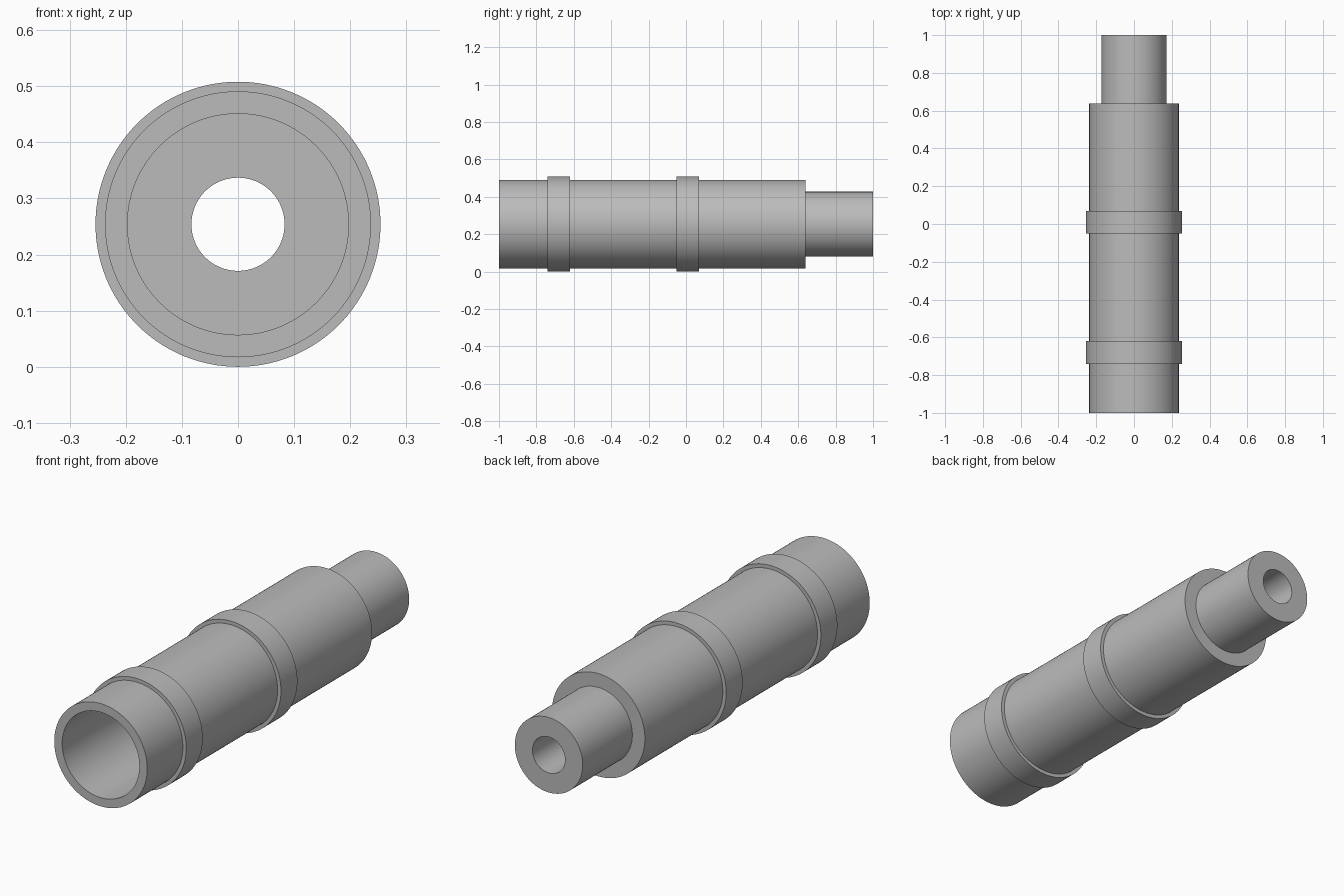
import bpy, bmesh, math
from mathutils import Matrix, Vector

if "Cube" in bpy.data.objects:
    bpy.data.objects.remove(bpy.data.objects["Cube"], do_unlink=True)

SEGMENTS = 128
AXIS_Z = 0.254          # height of the tube axis
BODY_R, CAVITY_R = 0.237, 0.197
SPIGOT_R, BORE_R = 0.173, 0.083
COLLAR_R = 0.254
FRONT, SHOULDER, BACK = -1.0, 0.638, 1.0
CAVITY_END = 0.60

grey = bpy.data.materials.new("plain_grey")
grey.use_nodes = True
colour = (0.5, 0.5, 0.5, 1)
grey.diffuse_color = colour
grey.node_tree.nodes["Principled BSDF"].inputs["Base Color"].default_value = colour


def lathe(name, profile):
    """Revolve a closed (radius, y) profile around the y axis."""
    bm = bmesh.new()
    verts = [bm.verts.new((r, y, 0)) for r, y in profile]
    edges = [bm.edges.new((v, verts[(i + 1) % len(verts)])) for i, v in enumerate(verts)]
    bmesh.ops.spin(bm, geom=verts + edges, cent=(0, 0, 0), axis=(0, 1, 0),
                   angle=math.tau, steps=SEGMENTS, use_merge=True)
    bmesh.ops.remove_doubles(bm, verts=bm.verts[:], dist=1e-5)
    bmesh.ops.recalc_face_normals(bm, faces=bm.faces[:])
    bmesh.ops.transform(bm, matrix=Matrix.Translation(Vector((0, 0, AXIS_Z))), verts=bm.verts[:])
    mesh = bpy.data.meshes.new(name)
    bm.to_mesh(mesh)
    bm.free()
    mesh.materials.append(grey)
    obj = bpy.data.objects.new(name, mesh)
    bpy.context.collection.objects.link(obj)
    bpy.ops.object.select_all(action="DESELECT")
    obj.select_set(True)
    bpy.context.view_layer.objects.active = obj
    bpy.ops.object.shade_smooth_by_angle(angle=math.radians(30))
    return obj


# Hollow body stepping down to a narrow bored spigot at the back
lathe("stepped_tube", [
    (CAVITY_R, FRONT), (BODY_R, FRONT), (BODY_R, SHOULDER),
    (SPIGOT_R, SHOULDER), (SPIGOT_R, BACK), (BORE_R, BACK),
    (BORE_R, CAVITY_END), (CAVITY_R, CAVITY_END),
])

# Two raised collars, sunk slightly into the body
for name, start, end in (("front_collar", -0.74, -0.62), ("middle_collar", -0.05, 0.07)):
    inner = BODY_R - 0.01
    lathe(name, [(inner, start), (COLLAR_R, start), (COLLAR_R, end), (inner, end)])
